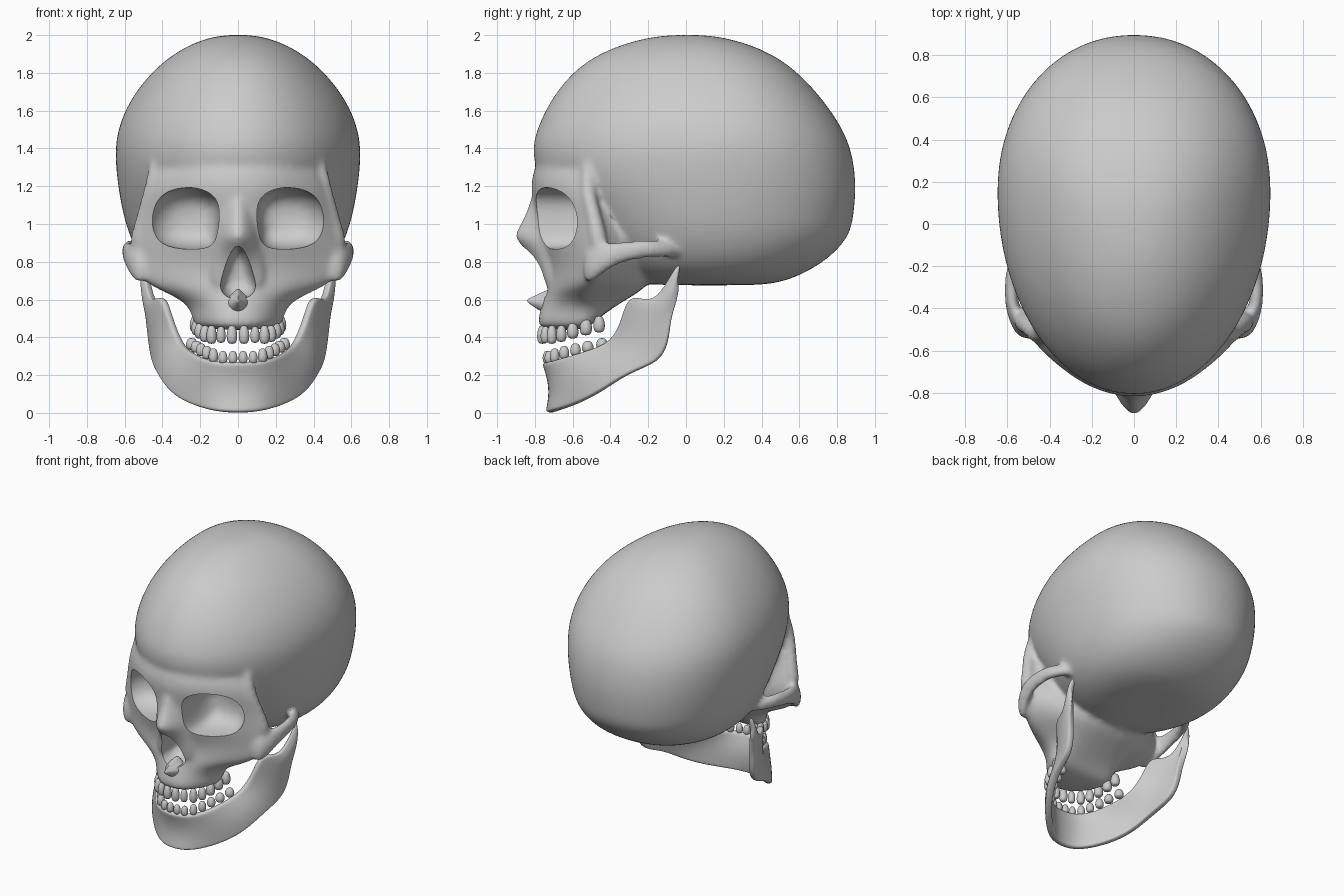
import bpy, bmesh
from math import sin, cos, pi, radians, copysign

if "Cube" in bpy.data.objects:
    bpy.data.objects.remove(bpy.data.objects["Cube"])


def loft(name, rings, sub=2):
    """Closed loft through equal-length rings of points, subdivided smooth."""
    bm = bmesh.new()
    vs = [[bm.verts.new(p) for p in r] for r in rings]
    n = len(rings[0])
    for a, b in zip(vs, vs[1:]):
        for i in range(n):
            j = (i + 1) % n
            bm.faces.new((a[i], a[j], b[j], b[i]))
    bm.faces.new(vs[0])
    bm.faces.new(vs[-1])
    bmesh.ops.recalc_face_normals(bm, faces=bm.faces)
    ob = new_object(name, bm)
    ob.modifiers.new("Subdivision", 'SUBSURF').levels = sub
    bake(ob)
    return ob


def new_object(name, bm):
    me = bpy.data.meshes.new(name)
    bm.to_mesh(me)
    bm.free()
    ob = bpy.data.objects.new(name, me)
    bpy.context.collection.objects.link(ob)
    return ob


def bake(ob):
    dg = bpy.context.evaluated_depsgraph_get()
    me = bpy.data.meshes.new_from_object(ob.evaluated_get(dg))
    ob.modifiers.clear()
    ob.data = me


def pick(obs):
    bpy.ops.object.select_all(action='DESELECT')
    for o in obs:
        o.select_set(True)
    bpy.context.view_layer.objects.active = obs[0]


def join(obs, name):
    pick(obs)
    bpy.ops.object.join()
    obs[0].name = name
    return obs[0]


def smooth(ob, angle=40):
    pick([ob])
    bpy.ops.object.shade_smooth_by_angle(angle=radians(angle))


def power(v, n):
    return copysign(abs(v) ** (2 / n), v)


# braincase: z, half width, front y, back y (blunter at the back)
def egg_ring(z, w, yf, yb, n=40):
    yc = 0.15 if w > 0.5 or z < 1 else 0.15 * w / 0.5
    ring = []
    for i in range(n):
        a = 2 * pi * i / n
        e = 2.12 if sin(a) > 0 else 2.0
        s = power(sin(a), e)
        ring.append((w * power(cos(a), e), yc + s * (yb - yc if s > 0 else yc - yf), z))
    return ring


cranium = loft("cranium", [egg_ring(*r) for r in (
    (0.675, .13, -.10, .33), (0.683, .26, -.22, .46), (0.715, .39, -.34, .58),
    (0.80, .505, -.45, .74), (0.93, .575, -.55, .87), (1.05, .61, -.63, .89),
    (1.20, .638, -.765, .905), (1.37, .655, -.825, .885), (1.50, .64, -.795, .835),
    (1.65, .58, -.725, .735), (1.80, .465, -.61, .60), (1.90, .345, -.47, .46),
    (1.965, .225, -.30, .30), (2.003, .09, -.12, .12))])


# face block: z, half width, centre y, side y, back half width, back y, curve power
def face_ring(z, w, yf, ys, wb, yb, p):
    half = [(w * t, yf + (ys - yf) * t ** p) for t in (0, .2, .4, .6, .8, 1)]
    half += [(.8 * w, min(ys + .08, yb)), (wb, yb)]
    full = half + [(-x, y) for x, y in reversed(half[1:])]
    return [(x, y, z) for x, y in full]


face = loft("face", [face_ring(*r) for r in (
    (1.50, .34, -.68, -.43, .25, -.2, 2.1), (1.35, .44, -.79, -.50, .25, -.2, 2.2),
    (1.21, .48, -.83, -.56, .25, -.2, 2.2), (1.10, .53, -.81, -.51, .25, -.2, 1.8),
    (1.00, .55, -.80, -.49, .25, -.2, 1.7), (0.90, .595, -.78, -.46, .28, -.2, 1.7),
    (0.80, .61, -.74, -.45, .28, -.2, 1.7), (0.72, .56, -.73, -.48, .28, -.18, 1.8),
    (0.66, .48, -.74, -.52, .25, -.20, 1.9), (0.59, .29, -.76, -.53, .22, -.33, 2.2),
    (0.50, .255, -.785, -.53, .20, -.47, 2.5), (0.435, .25, -.79, -.54, .20, -.52, 2.6))])

# nasal bridge: z, half width, ridge y
bridge = loft("nasal_bridge", [
    [(0, y - .01, z), (.35 * w, y + .015, z), (w, -.745, z), (w, -.66, z),
     (-w, -.66, z), (-w, -.745, z), (-.35 * w, y + .015, z)]
    for z, w, y in ((1.2, .09, -.80), (1.12, .10, -.825), (1.03, .11, -.855), (.945, .125, -.91),
                    (.915, .13, -.90), (.84, .14, -.825), (.74, .15, -.775), (.64, .15, -.75))])

# cheek arches and the bars at the outer eye rims
parts = [cranium, face, bridge]
for s in (1, -1):
    arch = ((.50, -.55, .75, .05, .10), (.55, -.47, .80, .045, .10), (.583, -.38, .845, .035, .07),
            (.583, -.26, .865, .035, .055), (.56, -.15, .87, .04, .05), (.47, -.03, .86, .05, .05))
    parts.append(loft("cheek_arch", [
        [(s * (x + rx * cos(k * pi / 4)), y, z + rz * sin(k * pi / 4)) for k in range(8)]
        for x, y, z, rx, rz in arch]))
    bar = ((.42, -.50, 1.40, .03), (.45, -.535, 1.22, .045), (.49, -.495, 1.07, .045),
           (.515, -.47, .97, .05), (.53, -.46, .86, .06))
    parts.append(loft("eye_rim_bar", [
        [(s * (x + r * cos(k * pi / 4)), y + r * sin(k * pi / 4), z) for k in range(8)]
        for x, y, z, r in bar]))

# fuse the bone into one smooth skin
skull = join(parts, "skull")
m = skull.modifiers.new("Fuse", 'REMESH')
m.mode = 'VOXEL'
m.voxel_size = 0.016
m = skull.modifiers.new("Relax", 'SMOOTH')
m.factor = 0.5
m.iterations = 12
bake(skull)

# eye sockets and nose opening
orbit = ((.10, 1.06), (.115, 1.13), (.17, 1.175), (.26, 1.195), (.38, 1.175), (.45, 1.11),
         (.48, 1.01), (.445, .915), (.36, .87), (.16, .865), (.115, .92))
cutters = []
for s in (1, -1):
    cutters.append(loft("socket_cutter", [
        [(s * (cx + (x - .28) * k), y, 1.02 + (z - 1.02) * k) for x, z in orbit]
        for y, k, cx in ((-1.05, 1.03, .28), (-.85, 1.03, .28), (-.64, 1.03, .28),
                         (-.55, .94, .275), (-.46, .55, .25))]))
nose = [(0, .895), (.045, .845), (.09, .71), (.1, .65), (.055, .605)]
nose += [(0, .605)] + [(-x, z) for x, z in reversed(nose[1:])]
cutters.append(loft("nose_cutter", [
    [(x * k, y, .72 + (z - .72) * k) for x, z in nose]
    for y, k in ((-1.05, 1.03), (-.85, 1.03), (-.7, 1), (-.58, .7))]))
for c in cutters:
    m = skull.modifiers.new("Cut", 'BOOLEAN')
    m.operation = 'DIFFERENCE'
    m.solver = 'EXACT'
    m.object = c
bake(skull)
for c in cutters:
    bpy.data.objects.remove(c)
smooth(skull)

# pointed spine under the nose, a three-sided wedge
spine = loft("nasal_spine", [
    [(0, y, z + h), (.3 * r, y, z + .5 * h), (r, y, z), (.5 * r, y, z - h),
     (-.5 * r, y, z - h), (-r, y, z), (-.3 * r, y, z + .5 * h)]
    for y, z, r, h in ((-.66, .59, .10, .10), (-.745, .59, .075, .07),
                       (-.79, .59, .035, .04), (-.845, .595, .006, .008))])
smooth(spine)

# lower jaw: top edge xyz, bottom edge xyz along one side
jaw_stations = (
    (0, -.75, .27, 0, -.73, 0), (.11, -.725, .27, .12, -.705, .005),
    (.19, -.65, .29, .25, -.575, .045), (.25, -.52, .325, .355, -.45, .11),
    (.30, -.39, .37, .415, -.30, .215), (.35, -.335, .49, .44, -.14, .265),
    (.39, -.305, .63, .455, -.09, .37), (.43, -.21, .59, .465, -.08, .5),
    (.46, -.13, .61, .475, -.06, .58), (.49, -.03, .80, .485, -.045, .68))
bm = bmesh.new()
rows = []
for i, (x0, y0, z0, x1, y1, z1) in enumerate(jaw_stations):
    row = []
    for v in (0, .1, .37, .65, .92, 1):
        dent = .03 * sin(pi * v) * max(0, 1 - i / 3)
        bulge = .02 * sin(pi * v) * min(1, i / 3)
        row.append(bm.verts.new((x0 + (x1 - x0) * v + bulge,
                                 y0 + (y1 - y0) * v + dent, z0 + (z1 - z0) * v)))
    rows.append(row)
for a, b in zip(rows, rows[1:]):
    for k in range(5):
        bm.faces.new((a[k], a[k + 1], b[k + 1], b[k]))
bmesh.ops.recalc_face_normals(bm, faces=bm.faces)
jaw = new_object("lower_jaw", bm)
jaw.modifiers.new("Mirror", 'MIRROR')
m = jaw.modifiers.new("Thickness", 'SOLIDIFY')
m.thickness = 0.045
m.offset = 0
jaw.modifiers.new("Subdivision", 'SUBSURF').levels = 2
bake(jaw)
smooth(jaw, 60)


# teeth: x, y, z, radius, half height, mirrored left and right
def teeth(name, rows):
    obs = []
    for s in (1, -1):
        for x, y, z, r, h in rows:
            ring = ((-1, .5), (-.75, .85), (-.1, 1), (.5, .8), (1, .5))
            obs.append(loft(name, [
                [(s * x + r * k * cos(q * pi / 4), y + r * k * sin(q * pi / 4), z + h * t)
                 for q in range(8)] for t, k in ring], 1))
    smooth(join(obs, name))


teeth("upper_teeth", (
    (.032, -.76, .415, .033, .05), (.09, -.745, .415, .029, .045), (.14, -.71, .415, .032, .05),
    (.175, -.66, .42, .033, .045), (.20, -.60, .435, .036, .042), (.215, -.53, .455, .038, .045),
    (.225, -.46, .47, .036, .045)))
teeth("lower_teeth", (
    (.027, -.735, .295, .028, .034), (.08, -.725, .295, .028, .034), (.13, -.695, .305, .03, .038),
    (.165, -.645, .32, .031, .036), (.195, -.585, .335, .033, .034), (.22, -.52, .35, .036, .032),
    (.245, -.445, .365, .036, .032)))
